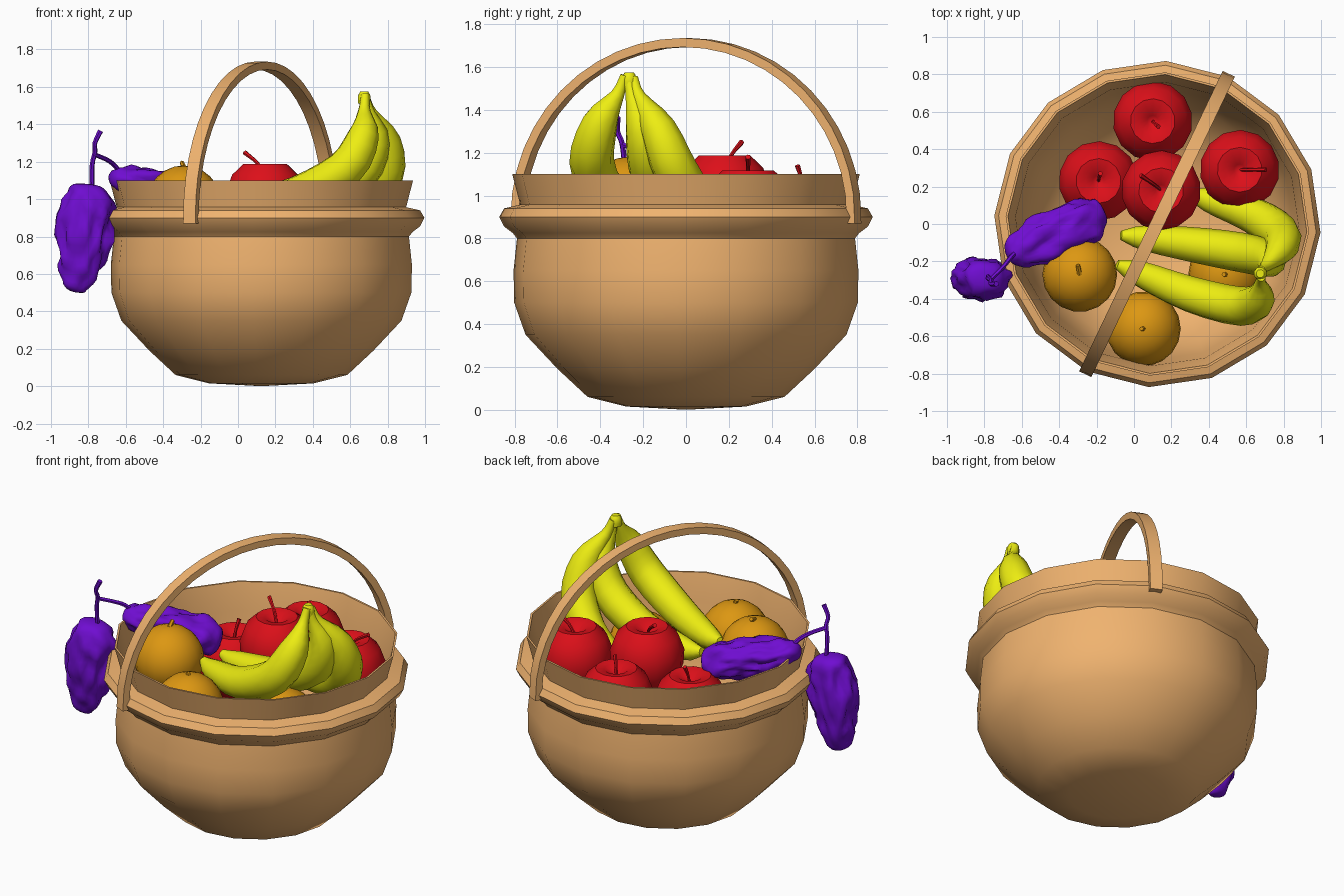
import bpy, bmesh, math, random
from mathutils import Vector, noise

if "Cube" in bpy.data.objects:
    bpy.data.objects.remove(bpy.data.objects["Cube"])

random.seed(4)


def mat(name, rgb):
    m = bpy.data.materials.new(name)
    m.diffuse_color = (*rgb, 1)
    m.use_nodes = True
    m.node_tree.nodes["Principled BSDF"].inputs["Base Color"].default_value = m.diffuse_color
    return m


TAN = mat("wicker", (0.87, 0.45, 0.16))
RED = mat("red", (0.72, 0.005, 0.01))
YELLOW = mat("yellow", (0.85, 0.85, 0.006))
ORANGE = mat("orange", (0.72, 0.31, 0.006))
PURPLE = mat("purple", (0.16, 0.004, 0.64))


def finish(name, bm, material, angle=50):
    bmesh.ops.remove_doubles(bm, verts=bm.verts, dist=0.0005)
    bmesh.ops.recalc_face_normals(bm, faces=bm.faces)
    me = bpy.data.meshes.new(name)
    bm.to_mesh(me)
    bm.free()
    ob = bpy.data.objects.new(name, me)
    bpy.context.collection.objects.link(ob)
    me.materials.append(material)
    bpy.ops.object.select_all(action='DESELECT')
    ob.select_set(True)
    bpy.context.view_layer.objects.active = ob
    bpy.ops.object.shade_smooth_by_angle(angle=math.radians(angle))
    return ob


def loft(bm, rings, cap=True):
    vs = [[bm.verts.new(p) for p in ring] for ring in rings]
    n = len(vs[0])
    for a, b in zip(vs, vs[1:]):
        for i in range(n):
            j = (i + 1) % n
            bm.faces.new((a[i], a[j], b[j], b[i]))
    if cap:
        bm.faces.new(vs[0])
        bm.faces.new(vs[-1])


def revolve(name, profile, centre, sides, material, phase=0.0, angle=50):
    bm = bmesh.new()
    rings = []
    for r, z in profile:
        rings.append([Vector(centre) + Vector((r * math.cos(phase + math.tau * i / sides),
                                               r * math.sin(phase + math.tau * i / sides), z))
                      for i in range(sides)])
    loft(bm, rings, cap=False)
    return finish(name, bm, material, angle)


def smooth_path(pts, steps):
    # Catmull-Rom through (x, y, z, radius)
    p = [Vector(q) for q in pts]
    p = [2 * p[0] - p[1]] + p + [2 * p[-1] - p[-2]]
    out = []
    for k in range(1, len(p) - 2):
        a, b, c, d = p[k - 1:k + 3]
        for s in range(steps):
            t = s / steps
            out.append(0.5 * (2 * b + (c - a) * t + (2 * a - 5 * b + 4 * c - d) * t * t
                              + (3 * b - a - 3 * c + d) * t ** 3))
    return out + [p[-2]]


def tube(name, pts, sides, material, steps=3):
    path = smooth_path(pts, steps)
    pos = [q.to_3d() for q in path]
    bm = bmesh.new()
    rings = []
    ref = Vector((0.3, 0.9, 0.2))
    for i, q in enumerate(path):
        t = (pos[min(i + 1, len(pos) - 1)] - pos[max(i - 1, 0)]).normalized()
        u = (ref - t * ref.dot(t)).normalized()
        ref = u
        v = t.cross(u)
        rings.append([pos[i] + q[3] * (u * math.cos(math.tau * k / sides)
                                       + v * math.sin(math.tau * k / sides)) for k in range(sides)])
    loft(bm, rings)
    return finish(name, bm, material)


# Basket: outer bowl, rolled rim, collar and inner lining in one profile
basket = [(0, 0), (0.28, 0.015), (0.46, 0.06), (0.60, 0.19), (0.75, 0.35), (0.803, 0.5),
          (0.806, 0.65), (0.79, 0.8), (0.81, 0.825), (0.85, 0.855), (0.873, 0.9), (0.85, 0.94),
          (0.775, 0.957), (0.812, 1.1), (0.8, 1.1), (0.76, 0.94), (0.73, 0.6),
          (0.66, 0.38), (0.5, 0.2), (0.28, 0.12), (0, 0.1)]
revolve("basket", basket, (0.125, 0, 0), 16, TAN, math.radians(-3), 42)

# Handle: flat strap bent over the basket
bm = bmesh.new()
along = Vector((0.43, 0.90, 0)).normalized()
side = Vector((along.y, -along.x, 0))
rings = []
for i in range(25):
    a = math.pi * i / 24
    ring = []
    for w, inset in ((-1, 0), (1, 0), (1, 0.042), (-1, 0.042)):
        p = Vector((0.123, 0, 0.9)) + along * (0.89 - inset) * math.cos(a) \
            + Vector((0, 0, (0.835 - inset) * math.sin(a))) + side * 0.036 * w
        if i in (0, 24):
            p.z = 0.87
        ring.append(p)
    rings.append(ring)
loft(bm, rings)
finish("handle", bm, TAN, 30)

# Oranges, each with a small stem nub
ball = [(0.2 * math.sin(math.pi * i / 12), 0.2 * math.cos(math.pi * i / 12)) for i in range(13)]
for n, c in enumerate([(-0.29, -0.27, 0.98), (0.05, -0.56, 0.88), (0.49, -0.27, 0.80)], 1):
    revolve(f"orange_{n}", ball, c, 18, ORANGE)
    x, y, z = c
    tube(f"orange_stem_{n}", [(x, y, z + 0.19, 0.014), (x - 0.01, y + 0.05 * (n == 1), z + 0.215, 0.012)],
         6, ORANGE, 1)

# Apples: dimpled profile plus a bent stem
apple = [(0, 0.135), (0.03, 0.15), (0.07, 0.18), (0.12, 0.187), (0.18, 0.13), (0.213, 0.04),
         (0.208, -0.05), (0.17, -0.14), (0.11, -0.19), (0.05, -0.19), (0, -0.16)]
apples = [((0.10, 0.55, 0.89), (0.03, -0.03)), ((-0.19, 0.23, 0.80), (0.01, 0.04)),
          ((0.145, 0.18, 1.0), (-0.11, 0.08)), ((0.565, 0.29, 0.93), (0.14, 0.0))]
for n, (c, lean) in enumerate(apples, 1):
    revolve(f"apple_{n}", apple, c, 14, RED, 0.2)
    x, y, z = c
    dx, dy = lean
    tube(f"apple_stem_{n}", [(x, y, z + 0.12, 0.009), (x + dx * 0.35, y + dy * 0.4, z + 0.19, 0.009),
                             (x + dx, y + dy, z + 0.25, 0.013)], 6, RED, 3)

# Bananas: three curved fruits meeting at one stalk
paths = {
    "banana_front": [(0.68, -0.285, 1.56), (0.675, -0.32, 1.47), (0.67, -0.40, 1.34), (0.57, -0.44, 1.16),
                     (0.30, -0.375, 1.02), (0.02, -0.26, 0.98), (-0.09, -0.215, 1.0)],
    "banana_middle": [(0.68, -0.27, 1.55), (0.70, -0.25, 1.46), (0.73, -0.20, 1.31), (0.64, -0.165, 1.13),
                      (0.38, -0.12, 1.0), (0.06, -0.075, 0.97), (-0.07, -0.06, 0.99)],
    "banana_back": [(0.68, -0.245, 1.55), (0.71, -0.22, 1.46), (0.785, -0.13, 1.31), (0.78, -0.05, 1.12),
                    (0.63, 0.05, 0.97), (0.40, 0.13, 0.89), (0.31, 0.16, 0.88)]}
radii = [0.022, 0.034, 0.085, 0.105, 0.098, 0.068, 0.025]
for name, pts in paths.items():
    tube(name, [(*p, r) for p, r in zip(pts, radii)], 10, YELLOW)
tube("banana_stalk", [(0.675, -0.265, 1.51, 0.035), (0.675, -0.265, 1.55, 0.036), (0.675, -0.265, 1.575, 0.022)],
     8, YELLOW, 2)


# Grape bunches: lumpy tapered blobs
def bunch(name, start, end, profile, flat, seed):
    start, end = Vector(start), Vector(end)
    t = (end - start).normalized()
    u = Vector(flat)
    u = (u - t * u.dot(t)).normalized()
    v = t.cross(u)
    bm = bmesh.new()
    bmesh.ops.create_icosphere(bm, subdivisions=4, radius=1)
    (w0, h0), (w1, h1) = profile
    for vert in bm.verts:
        c = vert.co.copy()
        s = (c.z + 1) / 2
        k = 1 + 0.32 * noise.noise(c * 2.6 + Vector((seed, 0, 0)))
        round_top = max(1e-4, c.x * c.x + c.y * c.y) ** -0.2
        vert.co = start.lerp(end, s) + (u * c.x * (w0 + (w1 - w0) * s)
                                        + v * c.y * (h0 + (h1 - h0) * s)) * k * round_top
    finish(name, bm, PURPLE, 60)


bunch("grapes_hanging", (-0.79, -0.29, 1.08), (-0.86, -0.29, 0.5), ((0.175, 0.135), (0.1, 0.085)), (1, 0, 0), 3)
bunch("grapes_inside", (-0.68, -0.17, 1.12), (-0.16, 0.06, 0.99), ((0.12, 0.085), (0.145, 0.125)), (0, 1, 0), 8)

# Grape stem with a branch to each bunch
tube("grape_stem", [(-0.78, -0.28, 1.05, 0.013), (-0.78, -0.29, 1.18, 0.013), (-0.765, -0.3, 1.25, 0.013),
                    (-0.765, -0.32, 1.3, 0.013), (-0.735, -0.32, 1.365, 0.015)], 6, PURPLE)
tube("grape_branch", [(-0.77, -0.3, 1.24, 0.012), (-0.70, -0.23, 1.21, 0.012), (-0.66, -0.18, 1.18, 0.013),
                      (-0.62, -0.14, 1.13, 0.013)], 6, PURPLE)
